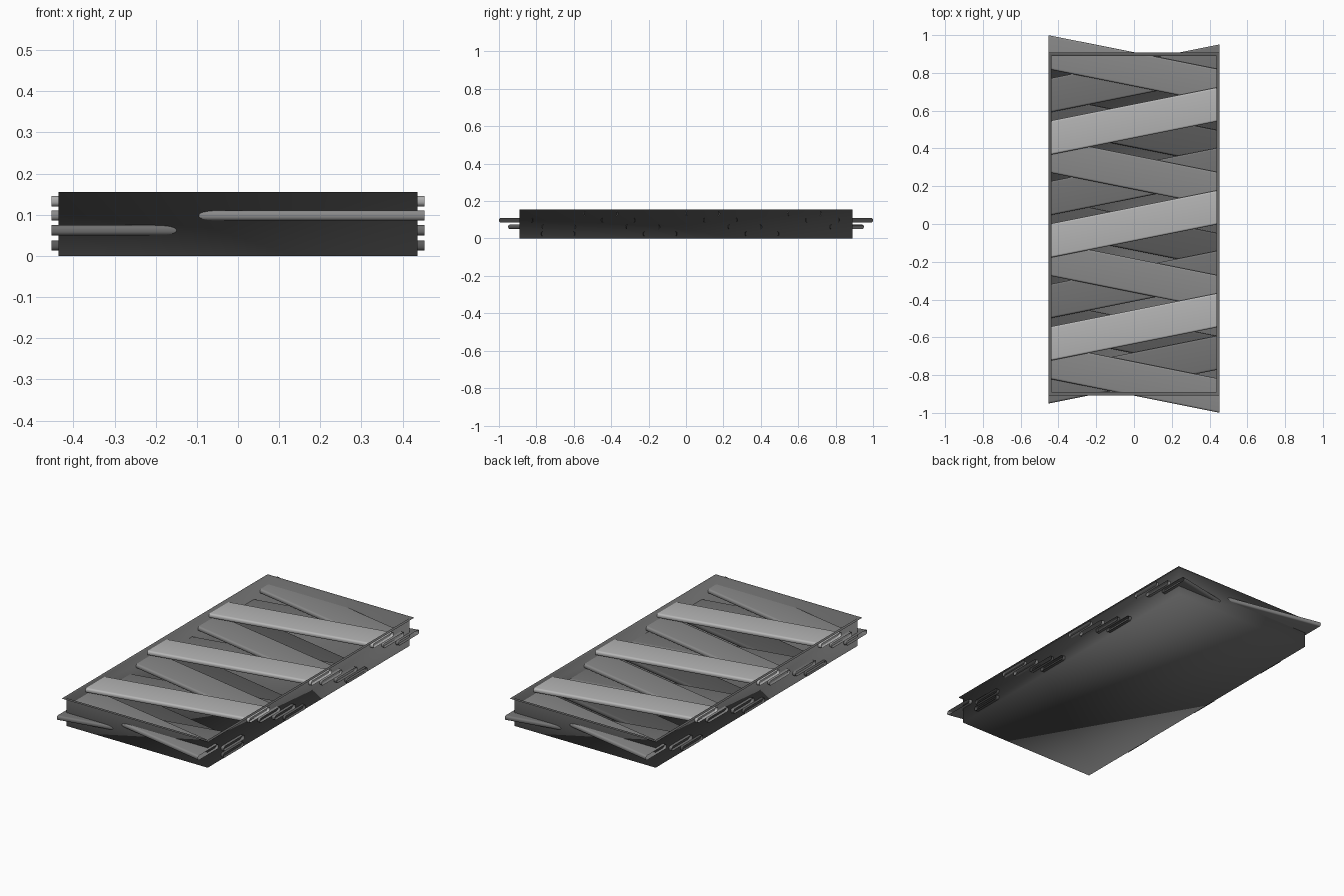
import bpy, bmesh, math

if "Cube" in bpy.data.objects:
    bpy.data.objects.remove(bpy.data.objects["Cube"])

HX, HY, H = 0.436, 0.89, 0.155      # tray half sizes and height
LX, LY = 0.453, 0.908               # outer lip half sizes
SLOPE, WID, THK, R = 0.2, 0.18, 0.025, 0.0105


def grey(name, v):
    m = bpy.data.materials.new(name)
    m.diffuse_color = (v, v, v, 1)
    m.use_nodes = True
    m.node_tree.nodes["Principled BSDF"].inputs["Base Color"].default_value = m.diffuse_color
    return m


def finish(bm, name, mat, angle):
    mesh = bpy.data.meshes.new(name)
    bm.to_mesh(mesh)
    bm.free()
    mesh.materials.append(mat)
    ob = bpy.data.objects.new(name, mesh)
    bpy.context.collection.objects.link(ob)
    bpy.ops.object.select_all(action='DESELECT')
    ob.select_set(True)
    bpy.context.view_layer.objects.active = ob
    if angle is None:
        bpy.ops.object.shade_smooth()
    else:
        bpy.ops.object.shade_smooth_by_angle(angle=math.radians(angle))
    return ob


# Thin open tray with a flat lip around the rim, softly shaded
def make_tray():
    bm = bmesh.new()

    def ring(x, y, z):
        return [bm.verts.new((sx * x, sy * y, z))
                for sx, sy in ((-1, -1), (1, -1), (1, 1), (-1, 1))]

    base, rim, lip = ring(HX, HY, 0), ring(HX, HY, H), ring(LX, LY, H)
    bm.faces.new(base[::-1])
    for a, b in ((base, rim), (rim, lip)):
        for i in range(4):
            j = (i + 1) % 4
            bm.faces.new((a[i], a[j], b[j], b[i]))
    return finish(bm, "tray", grey("tray_grey", 0.14), None)


# Slanted hollow slat: rounded section swept from one side wall to the other
def make_slat(name, yc, zc, slope, mat):
    section = []
    for sy, sz, start in ((1, 1, 0), (-1, 1, 90), (-1, -1, 180), (1, -1, 270)):
        for k in range(6):
            a = math.radians(start + 18 * k)
            section.append((sy * (WID / 2 - R) + R * math.cos(a),
                            sz * (THK / 2 - R) + R * math.sin(a)))
    bm = bmesh.new()
    ends = [[bm.verts.new((x, yc + y + slope * x, zc + z)) for y, z in section]
            for x in (-LX, LX)]
    n = len(section)
    for i in range(n):
        j = (i + 1) % n
        bm.faces.new((ends[0][j], ends[0][i], ends[1][i], ends[1][j]))
    bmesh.ops.recalc_face_normals(bm, faces=bm.faces)
    return finish(bm, name, mat, 40)


make_tray()

# Four layers with alternating slant: height, slant, grey, centre positions
layers = [
    (0.025, -SLOPE, 0.10, (-0.595, -0.05, 0.495)),
    (0.062, SLOPE, 0.17, (-0.77, -0.32, 0.225, 0.77)),
    (0.098, -SLOPE, 0.25, (-0.819, -0.273, 0.273, 0.819)),
    (0.133, SLOPE, 0.46, (-0.545, 0.0, 0.545)),
]
for li, (z, s, v, centres) in enumerate(layers, 1):
    mat = grey(f"layer_{li}_grey", v)
    for si, y in enumerate(centres, 1):
        make_slat(f"layer_{li}_slat_{si}", y, z, s, mat)
